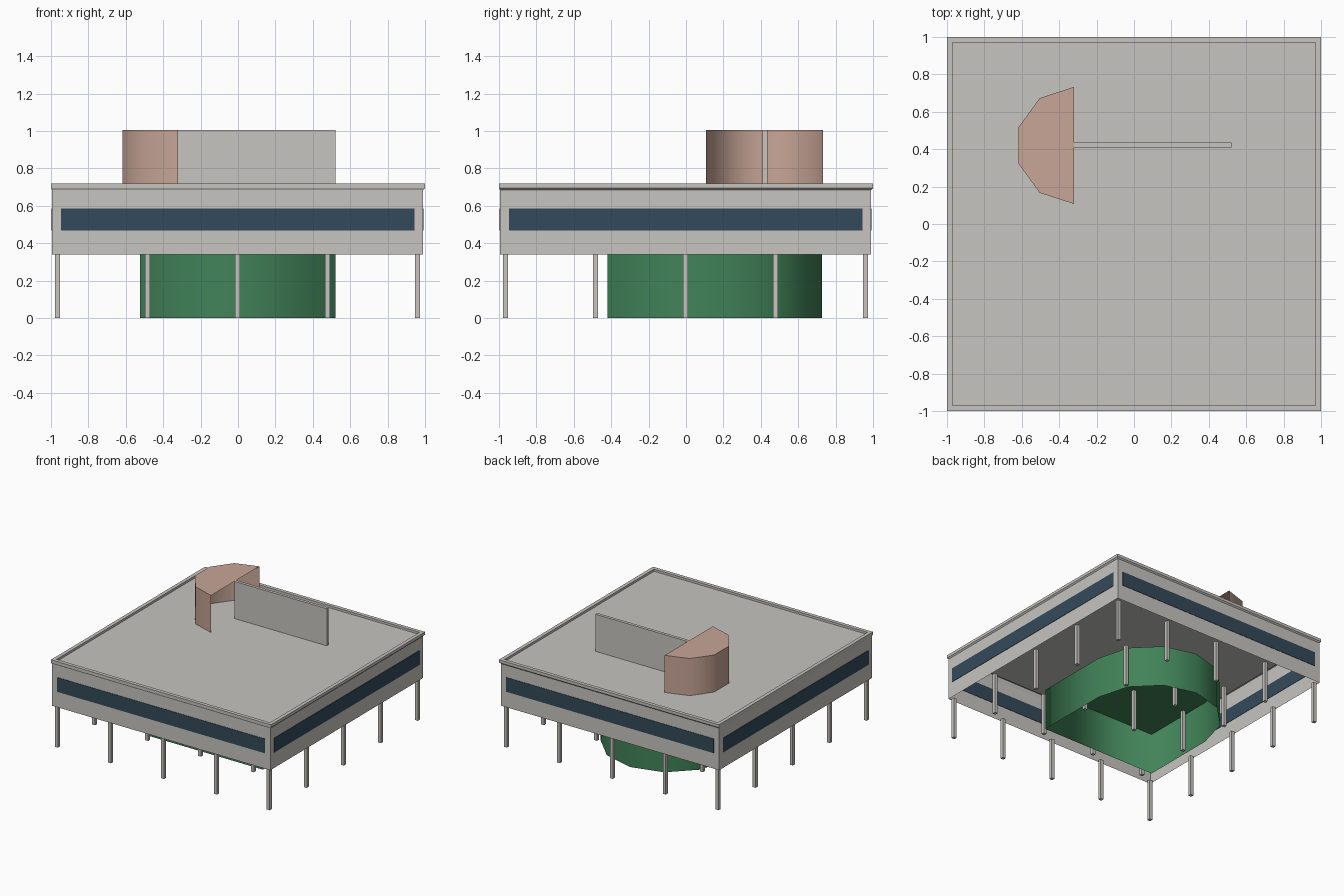
import bpy, bmesh, math

if "Cube" in bpy.data.objects:
    bpy.data.objects.remove(bpy.data.objects["Cube"])

def material(name, rgb):
    m = bpy.data.materials.new(name)
    m.diffuse_color = (*rgb, 1)
    m.use_nodes = True
    m.node_tree.nodes["Principled BSDF"].inputs["Base Color"].default_value = m.diffuse_color
    return m

CONCRETE = material("concrete_grey", (0.57, 0.555, 0.525))
GLASS = material("dark_blue_glass", (0.034, 0.067, 0.102))
GREEN = material("green_wall", (0.053, 0.227, 0.098))
SALMON = material("salmon_wall", (0.58, 0.38, 0.31))

def finish(name, bm, mat):
    me = bpy.data.meshes.new(name)
    bm.to_mesh(me)
    bm.free()
    ob = bpy.data.objects.new(name, me)
    bpy.context.collection.objects.link(ob)
    me.materials.append(mat)
    return ob

def add_box(bm, x0, x1, y0, y1, z0, z1):
    vs = bmesh.ops.create_cube(bm, size=1)["verts"]
    for v in vs:
        v.co = ((x0 + x1) / 2 + v.co.x * (x1 - x0),
                (y0 + y1) / 2 + v.co.y * (y1 - y0),
                (z0 + z1) / 2 + v.co.z * (z1 - z0))

def box(name, dims, mat):
    bm = bmesh.new()
    add_box(bm, *dims)
    return finish(name, bm, mat)

def sheet_room(name, path, z0, z1, mat, closed):
    """Thin walls along a counter-clockwise path with a flat lid, smooth round the curve."""
    bm = bmesh.new()
    low = [bm.verts.new((x, y, z0)) for x, y in path]
    top = [bm.verts.new((x, y, z1)) for x, y in path]
    n = len(path)
    for i in range(n if closed else n - 1):
        j = (i + 1) % n
        bm.faces.new((low[i], low[j], top[j], top[i])).smooth = True
    bm.faces.new(top)
    for e in bm.edges:
        if len(e.link_faces) == 2 and e.calc_face_angle() > math.radians(45):
            e.smooth = False
    return finish(name, bm, mat)

def arc(cx, cy, r, start, steps):
    return [(cx + r * math.cos(math.radians(start + 180 * k / steps)),
             cy + r * math.sin(math.radians(start + 180 * k / steps)))
            for k in range(steps + 1)]

C = -0.0025  # centre of body and column grid

# Main storey: open below, with a projecting rim and a sunken roof
bm = bmesh.new()
rings = []
for h, z, c in [(0.9925, 0.34, C), (0.9925, 0.685, C), (1.0, 0.695, 0), (1.0, 0.718, 0),
                (0.97, 0.718, 0), (0.97, 0.70, 0)]:
    rings.append([bm.verts.new((c + sx * h, c + sy * h, z))
                  for sx, sy in ((-1, -1), (1, -1), (1, 1), (-1, 1))])
for a, b in zip(rings, rings[1:]):
    for i in range(4):
        j = (i + 1) % 4
        bm.faces.new((a[i], a[j], b[j], b[i]))
bm.faces.new(rings[-1])
finish("main_storey", bm, CONCRETE)

# Strip windows on all four sides
W, E, T = 0.945, 0.9925, 0.003
for name, sx, sy in (("front", 0, -1), ("back", 0, 1), ("left", -1, 0), ("right", 1, 0)):
    bm = bmesh.new()
    hx, hy = (W, T) if sy else (T, W)
    cx, cy = C + sx * E, C + sy * E
    add_box(bm, cx - hx, cx + hx, cy - hy, cy + hy, 0.468, 0.586)
    finish(name + "_window", bm, GLASS)

# Five by five grid of square columns
for i in range(5):
    for j in range(5):
        x, y = C + 0.481 * (i - 2), C + 0.481 * (j - 2)
        box(f"column_{i}_{j}", (x - 0.0135, x + 0.0135, y - 0.0135, y + 0.0135, 0, 0.34), CONCRETE)

# Green ground floor room, rounded at the back
sheet_room("ground_floor_room",
           [(-0.525, -0.42), (0.52, -0.42)] + arc(C, 0.205, 0.5225, 0, 6),
           0, 0.339, GREEN, True)

# Rooftop curved shelter, open towards the right, and its long wall
sheet_room("roof_shelter", arc(-0.32, 0.42, 0.313, 90, 5), 0.70, 1.005, SALMON, False)
box("roof_wall", (-0.32, 0.52, 0.41, 0.435, 0.70, 1.005), CONCRETE)
